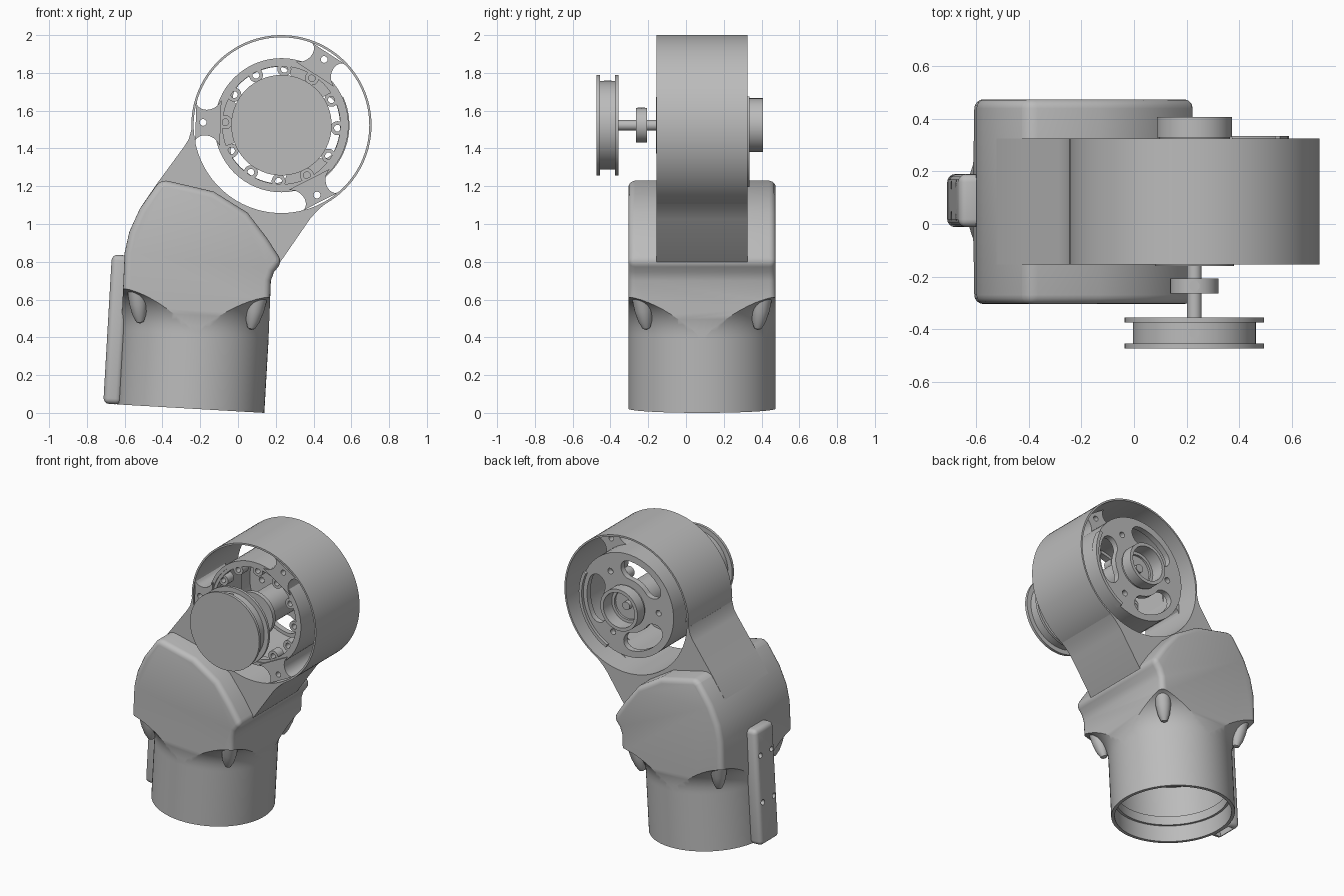
import bpy, bmesh
from math import sin, cos, pi, radians, sqrt
from mathutils import Matrix, Vector

cube = bpy.data.objects.get("Cube")
if cube:
    bpy.data.objects.remove(cube, do_unlink=True)

grey = bpy.data.materials.new("plain_grey")
grey.use_nodes = True
grey.diffuse_color = (0.5, 0.5, 0.5, 1)
grey.node_tree.nodes["Principled BSDF"].inputs["Base Color"].default_value = (0.5, 0.5, 0.5, 1)
parts = []

CX, CZ = 0.23, 1.523
FRONT, BACK = -0.155, 0.325


def finish(name, bm):
    bmesh.ops.remove_doubles(bm, verts=bm.verts, dist=1e-5)
    bmesh.ops.recalc_face_normals(bm, faces=bm.faces)
    mesh = bpy.data.meshes.new(name)
    bm.to_mesh(mesh)
    bm.free()
    mesh.materials.append(grey)
    obj = bpy.data.objects.new(name, mesh)
    bpy.context.collection.objects.link(obj)
    parts.append(obj)
    return obj


def lathe(name, profile, place, steps=64):
    """Closed (radius, height) profile turned about local z."""
    bm = bmesh.new()
    rings = [[bm.verts.new(place @ Vector((r * cos(2 * pi * i / steps), r * sin(2 * pi * i / steps), h)))
              for i in range(steps)] for r, h in profile]
    for k, ring in enumerate(rings):
        n = (k + 1) % len(rings)
        if profile[k][0] == 0 and profile[n][0] == 0:
            continue
        for i in range(steps):
            j = (i + 1) % steps
            bm.faces.new((ring[i], ring[j], rings[n][j], rings[n][i]))
    return finish(name, bm)


def prism(name, outline, y0, y1):
    """Outline in x, z extruded along y."""
    bm = bmesh.new()
    face = bm.faces.new([bm.verts.new((x, y0, z)) for x, z in outline])
    new = bmesh.ops.extrude_face_region(bm, geom=[face])["geom"]
    bmesh.ops.translate(bm, vec=(0, y1 - y0, 0), verts=[v for v in new if isinstance(v, bmesh.types.BMVert)])
    return finish(name, bm)


def box(name, lo, hi, place):
    bm = bmesh.new()
    bmesh.ops.create_cube(bm, size=1)
    for v in bm.verts:
        v.co = place @ Vector([l + (h - l) * (c + 0.5) for l, h, c in zip(lo, hi, v.co)])
    return finish(name, bm)


def apply(obj, mod):
    bpy.context.view_layer.objects.active = obj
    bpy.ops.object.modifier_apply(modifier=mod.name)


def bevel(obj, width):
    mod = obj.modifiers.new("round", "BEVEL")
    mod.width, mod.segments, mod.angle_limit = width, 4, radians(50)
    apply(obj, mod)


def combine(obj, tool, operation="DIFFERENCE"):
    mod = obj.modifiers.new("cut", "BOOLEAN")
    mod.object, mod.operation, mod.solver = tool, operation, "EXACT"
    apply(obj, mod)
    parts.remove(tool)
    bpy.data.objects.remove(tool, do_unlink=True)


def polar(r, a):
    return (CX + r * cos(a), CZ + r * sin(a))


def along_y(x, z):
    return Matrix.Translation((x, 0, z)) @ Matrix.Rotation(-pi / 2, 4, "X")


def tube(r0, r1, a, b):
    return [(r0, a), (r1, a), (r1, b), (r0, b)]


def bean(r0, r1, mid, half, n=12):
    """Curved slot outline with round ends."""
    m, h = (r0 + r1) / 2, (r1 - r0) / 2
    ends = []
    for side in (1, -1):
        for i in range(n + 1):
            t = pi * i / n
            ends.append(polar(m + side * h * cos(t), mid + side * (half + h * sin(t) / m)))
        for i in range(1, n):
            ends.append(polar(m - side * h, mid + side * half * (1 - 2 * i / n)))
    return ends


axis = along_y(CX, CZ)
spoke_angles = [radians(a) for a in (57, 178, 297)]

# Ring housing and the lugs that hold the motor
lathe("ring_housing", tube(0.465, 0.477, FRONT, BACK), axis, 96)
for a in spoke_angles:
    edge = [(0.344 + 0.126 * i / 12, 0.068 + 0.055 * (1 - sqrt(1 - (i / 6 - 1) ** 2))) for i in range(13)]
    outline = [polar(r, a + w / r) for r, w in edge] + [polar(r, a - w / r) for r, w in reversed(edge)]
    lug = prism("motor_lug", outline, FRONT, 0.17)
    combine(lug, lathe("lug_hole", tube(0, 0.018, -0.3, 0.4), along_y(*polar(0.415, a)), 16))

# Motor can, front lip and ring of screw bosses
lathe("motor_can", tube(0.332, 0.355, -0.145, 0.315), axis)
lathe("motor_front_lip", tube(0.312, 0.34, -0.138, -0.09), axis)
for i in range(12):
    spot = along_y(*polar(0.297, radians(30 * i - 3)))
    lathe("screw_boss", tube(0.018, 0.037, -0.135, -0.07), spot, 20)

# Slotted back plate
plate = lathe("motor_back_plate", tube(0.1, 0.35, 0.275, 0.315), axis)
for a in spoke_angles:
    combine(plate, prism("slot", bean(0.185, 0.31, a + pi / 3, radians(24)), 0.1, 0.4))
    combine(plate, lathe("plate_hole", tube(0, 0.02, 0.1, 0.4), along_y(*polar(0.24, a)), 16))
arc = [radians(-65 + 90 * i / 16) for i in range(17)]
prism("back_guard", [polar(0.36, a) for a in arc] + [polar(0.338, a) for a in reversed(arc)], 0.29, 0.335)

# Hub, back cup, shaft, collar and pulley
lathe("motor_hub", [(0, -0.16), (0.15, -0.16), (0.15, -0.13), (0.11, -0.1), (0.11, 0.29), (0, 0.29)], axis)
lathe("back_cup", [(0, 0.28), (0.135, 0.28), (0.135, 0.33), (0.143, 0.33), (0.143, 0.408), (0.12, 0.408),
                   (0.12, 0.3), (0, 0.3)], axis)
lathe("shaft", tube(0, 0.028, -0.4, 0.33), axis, 32)
lathe("shaft_collar", tube(0, 0.092, -0.265, -0.207), axis)
lathe("pulley", [(0, -0.475), (0.266, -0.475), (0.266, -0.456), (0.234, -0.456), (0.234, -0.375),
                 (0.266, -0.375), (0.266, -0.357), (0, -0.357)], axis)
for name, y, top in (("pulley_screw", -0.415, 0.238), ("collar_screw", -0.236, 0.094)):
    lathe(name, tube(0, 0.02, top - 0.05, top), Matrix.Translation((CX, y, CZ)), 20)

# Arm slab blending into the ring and flush with the body's shoulder
cradle = [polar(0.47, radians(183 + 117 * i / 30)) for i in range(31)]
prism("arm_slab", cradle + [(0.468, 1.111), (0.435, 1.084), (0.408, 1.057), (0.38, 1.025), (0.225, 0.8), (0.1, 0.7),
                            (-0.45, 0.7), (-0.57, 0.96), (-0.52, 1.081), (-0.428, 1.215), (-0.285, 1.41),
                            (-0.26, 1.45), (-0.247, 1.5)], FRONT, BACK)

# Body block, its lower corners trimmed by a concave flare
base = Matrix.Translation((-0.25, 0.085, 0.0225)) @ Matrix.Rotation(radians(3.3), 4, "Y")
body = prism("body_block", [(-0.624, 0.3), (0.158, 0.3), (0.174, 0.7), (0.19, 0.745), (0.235, 0.8), (0.15, 0.93),
                            (0.05, 1.06), (-0.13, 1.172), (-0.4, 1.235), (-0.428, 1.21), (-0.52, 1.08),
                            (-0.575, 0.96), (-0.6, 0.85)], -0.305, 0.475)
bevel(body, 0.035)
flare = [(0.39 + 0.2 * (1 - cos(t)), 0.41 + 0.21 * sin(t)) for t in [radians(8 * i) for i in range(11)]]
combine(body, lathe("flare", [(0, 0.39), (0.39, 0.39)] + flare + [(1.5, 0.7), (1.5, 1.6), (0, 1.6)], base, 96),
        "INTERSECT")

# Open round socket with stepped inside
lathe("base_socket", [(0, 0.39), (0.39, 0.39), (0.39, 0), (0.368, 0), (0.368, 0.11), (0.352, 0.11),
                      (0.352, 0.17), (0.362, 0.17), (0.362, 0.38), (0, 0.38)], base, 96)

# Tapered screw posts at the four corners
for i in range(4):
    a = pi / 4 + i * pi / 2
    spot = base @ Matrix.Translation((0.435 * cos(a), 0.435 * sin(a), 0)) @ \
        Matrix.Rotation(a, 4, "Z") @ Matrix.Rotation(radians(12), 4, "Y") @ Matrix.Translation((-0.11, 0, 0))
    lathe("screw_post", [(0, 0.42), (0.02, 0.43), (0.037, 0.47), (0.048, 0.53), (0.052, 0.6), (0, 0.6)], spot, 24)

# Side strip with staggered holes and an open lower end
strip = box("side_strip", (-0.464, -0.097, 0.0), (-0.37, 0.105, 0.79), base)
bevel(strip, 0.03)
for y, z in ((-0.055, 0.29), (-0.055, 0.61), (0.065, 0.29), (0.065, 0.61)):
    hole = base @ Matrix.Translation((-0.5, y, z)) @ Matrix.Rotation(pi / 2, 4, "Y")
    combine(strip, lathe("strip_hole", tube(0, 0.018, 0, 0.09), hole, 16))
combine(strip, box("strip_slot", (-0.44, -0.06, -0.1), (-0.395, 0.07, 0.08), base))
box("strip_bridge", (-0.4, -0.08, 0.42), (-0.33, 0.09, 0.785), base)

# Smooth round faces, keep edges sharp
for obj in parts:
    obj.select_set(True)
bpy.context.view_layer.objects.active = parts[0]
bpy.ops.object.shade_smooth_by_angle(angle=radians(30))
